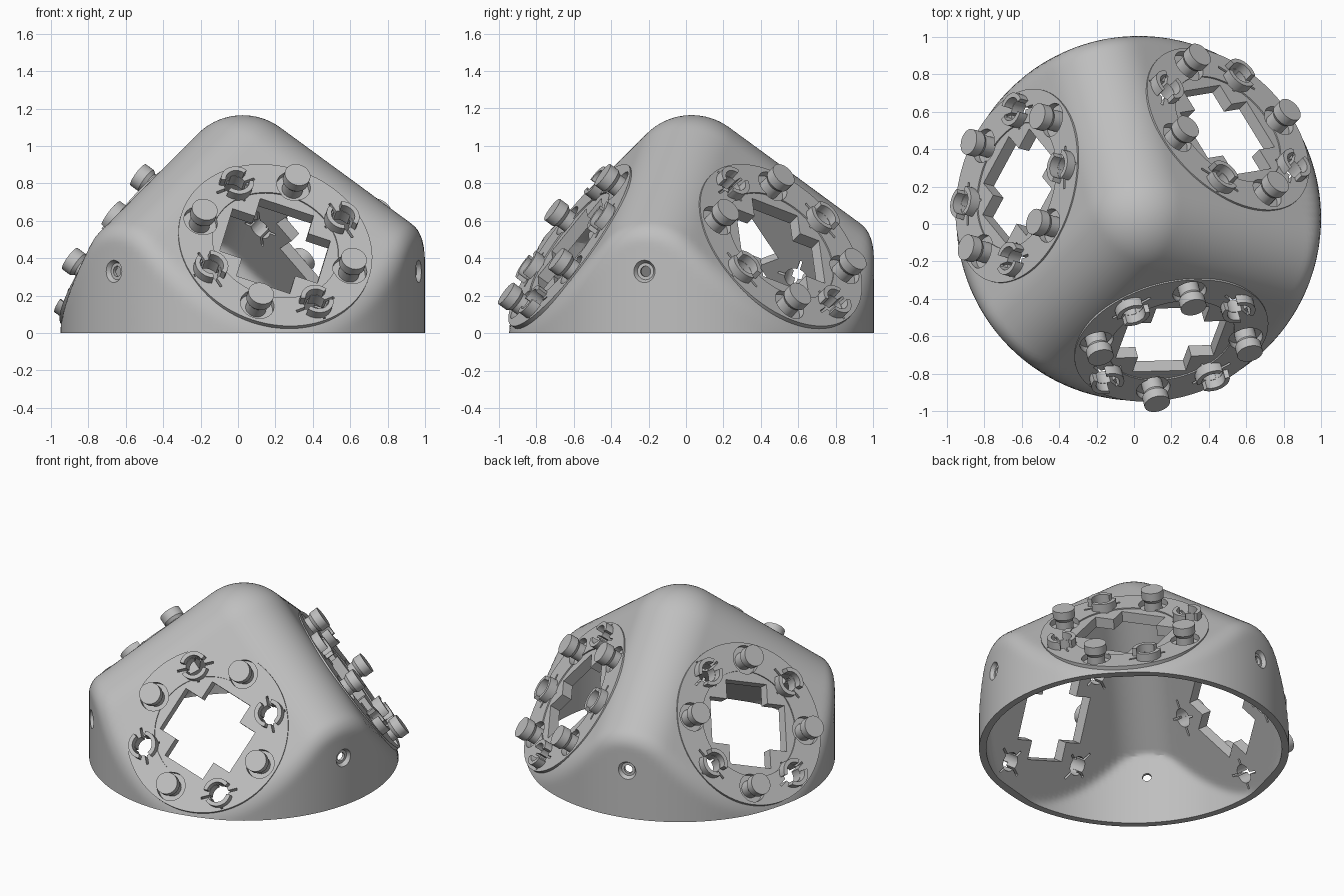
import bpy, bmesh, math
from mathutils import Matrix, Vector

cube = bpy.data.objects.get("Cube")
if cube:
    bpy.data.objects.remove(cube, do_unlink=True)

mat = bpy.data.materials.new("light_grey")
mat.use_nodes = True
GREY = (0.52, 0.52, 0.52, 1)
mat.diffuse_color = GREY
mat.node_tree.nodes["Principled BSDF"].inputs["Base Color"].default_value = GREY

AXIS = Vector((0.025, 0.03, 0))
FACE_AZ = [math.radians(a) for a in (45, 165, 285)]
SIDE_AZ = [math.radians(a) for a in (105, 225, 345)]
NH, NZ = math.sqrt(2 / 3), math.sqrt(1 / 3)
NORMALS = [Vector((NH * math.cos(a), NH * math.sin(a), NZ)) for a in FACE_AZ]
PLANE = 0.816
RING_R, SEAT_R = 0.53, 0.42


def finish(bm, name):
    bmesh.ops.recalc_face_normals(bm, faces=bm.faces)
    me = bpy.data.meshes.new(name)
    bm.to_mesh(me)
    bm.free()
    me.materials.append(mat)
    ob = bpy.data.objects.new(name, me)
    bpy.context.collection.objects.link(ob)
    return ob


def activate(ob):
    bpy.ops.object.select_all(action='DESELECT')
    ob.select_set(True)
    bpy.context.view_layer.objects.active = ob


def smooth(ob):
    activate(ob)
    bpy.ops.object.shade_smooth_by_angle(angle=math.radians(30))


def cut(ob, cutter):
    mod = ob.modifiers.new("cut", 'BOOLEAN')
    mod.operation, mod.solver, mod.object = 'DIFFERENCE', 'EXACT', cutter
    activate(ob)
    bpy.ops.object.modifier_apply(modifier=mod.name)


def prism(bm, outline, low, high, m, taper=1.0):
    """Extrude a flat outline between two heights of the frame m."""
    a = [bm.verts.new(m @ Vector((x, y, low))) for x, y in outline]
    b = [bm.verts.new(m @ Vector((x * taper, y * taper, high))) for x, y in outline]
    bm.faces.new(a[::-1])
    bm.faces.new(b)
    for i in range(len(a)):
        j = (i + 1) % len(a)
        bm.faces.new((a[i], a[j], b[j], b[i]))


def arc(r, start=0.0, end=2 * math.pi, n=32, closed=True):
    k = n if closed else n - 1
    return [(r * math.cos(start + (end - start) * i / k),
             r * math.sin(start + (end - start) * i / k)) for i in range(n)]


def box(w, h):
    return [(-w, -h), (w, -h), (w, h), (-w, h)]


# Frames of the three slanted faces, and of the connectors around each
def face_frame(i):
    n, a = NORMALS[i], FACE_AZ[i]
    t = Vector((-math.sin(a), math.cos(a), 0))
    o = AXIS + Vector((0.67 * math.cos(a), 0.67 * math.sin(a), (PLANE - 0.67 * NH) / NZ))
    return Matrix.Translation(o) @ Matrix((t, n.cross(t), n)).transposed().to_4x4()


def seats(first):
    for i in range(3):
        for k in range(4):
            yield (face_frame(i) @ Matrix.Rotation(math.radians(first + 90 * k), 4, 'Z')
                   @ Matrix.Translation((SEAT_R, 0, 0)))


PEGS, SOCKETS = list(seats(67.5)), list(seats(22.5))


# Shell: a rounded cube corner blended into an upright cylinder
def dome_distance(p, plane, fillet, radius, shoulder):
    a = [n.dot(p) - plane + fillet for n in NORMALS]
    corner = Vector([max(x, 0) for x in a]).length + min(max(a), 0) - fillet
    side = math.hypot(p.x, p.y) - radius
    u, v = corner + shoulder, side + shoulder
    return math.hypot(max(u, 0), max(v, 0)) + min(max(u, v), 0) - shoulder


def dome(bm, *shape, cols=144, rows=72):
    def hit(az, el):
        d = Vector((math.cos(az) * math.cos(el), math.sin(az) * math.cos(el), math.sin(el)))
        lo, hi = 0.0, 2.0
        for _ in range(18):
            mid = (lo + hi) / 2
            lo, hi = (mid, hi) if dome_distance(d * mid, *shape) < 0 else (lo, mid)
        return bm.verts.new(AXIS + d * lo)
    grid = [[hit(2 * math.pi * c / cols, math.pi / 2 * r / rows) for c in range(cols)]
            for r in range(rows)]
    top = hit(0, math.pi / 2)
    for r in range(rows):
        for c in range(cols):
            e = (c + 1) % cols
            if r < rows - 1:
                bm.faces.new((grid[r][c], grid[r][e], grid[r + 1][e], grid[r + 1][c]))
            else:
                bm.faces.new((grid[r][c], grid[r][e], top))
    return grid[0]


bm = bmesh.new()
outer = dome(bm, PLANE, 0.34, 0.975, 0.05)
inner = dome(bm, PLANE - 0.07, 0.27, 0.93, 0.01)
for c in range(len(outer)):
    e = (c + 1) % len(outer)
    bm.faces.new((outer[c], outer[e], inner[e], inner[c]))
shell = finish(bm, "shell")

# Face rings: thin discs standing just proud of each slanted face
bm = bmesh.new()
for i in range(3):
    prism(bm, arc(RING_R, n=96), -0.04, 0.008, face_frame(i))
rings = finish(bm, "face_rings")

# Cutters: ring centres, openings, slits and screw holes
bm = bmesh.new()
for i in range(3):
    prism(bm, arc(0.345, n=72), -0.1, 0.1, face_frame(i))
ring_centre = finish(bm, "ring_centre_cutter")

bm = bmesh.new()
L, W = 0.275, 0.15
cross = [(L, -W), (L, W), (W, W), (W, L), (-W, L), (-W, W),
         (-L, W), (-L, -W), (-W, -W), (-W, -L), (W, -L), (W, -W)]
for i in range(3):
    prism(bm, cross, -0.2, 0.1, face_frame(i) @ Matrix.Rotation(math.radians(67.5), 4, 'Z'))
for m in PEGS:
    prism(bm, arc(0.092), -0.03, 0.1, m)
for m in SOCKETS:
    prism(bm, arc(0.062), -0.2, 0.1, m)


def side_frame(a):
    spot = AXIS + Vector((0.975 * math.cos(a), 0.975 * math.sin(a), 0.33))
    return Matrix.Translation(spot) @ Vector((math.cos(a), math.sin(a), 0)).to_track_quat('Z', 'Y').to_matrix().to_4x4()


for a in SIDE_AZ:
    prism(bm, arc(0.028), -0.15, 0.1, side_frame(a))
openings = finish(bm, "opening_cutter")

bm = bmesh.new()
for m in SOCKETS:
    prism(bm, box(0.007, 0.12), -0.2, 0.1, m)
for a in SIDE_AZ:
    prism(bm, arc(0.045), -0.025, 0.02, side_frame(a), 1.6)
slits = finish(bm, "slit_cutter")

bm = bmesh.new()
for m in SOCKETS:
    prism(bm, box(0.1, 0.007), -0.2, 0.1, m)
cross_slits = finish(bm, "cross_slit_cutter")

cut(rings, ring_centre)
for cutter in (openings, slits, cross_slits):
    cut(shell, cutter)
    cut(rings, cutter)
for cutter in (ring_centre, openings, slits, cross_slits):
    bpy.data.objects.remove(cutter, do_unlink=True)

# Pegs: a neck with a wider head
bm = bmesh.new()
for m in PEGS:
    prism(bm, arc(0.056), -0.05, 0.05, m)
    prism(bm, arc(0.056), 0.035, 0.055, m, 1.25)
    prism(bm, arc(0.07), 0.055, 0.11, m)
pegs = finish(bm, "pegs")

# Sockets: two raised curved jaws around each hole
bm = bmesh.new()
for m in SOCKETS:
    for start in (-65, 115):
        s, e = math.radians(start), math.radians(start + 130)
        jaw = arc(0.09, s, e, 16, False) + arc(0.064, s, e, 16, False)[::-1]
        prism(bm, jaw, -0.03, 0.06, m)
jaws = finish(bm, "socket_jaws")

for ob in (shell, rings, pegs, jaws):
    smooth(ob)
